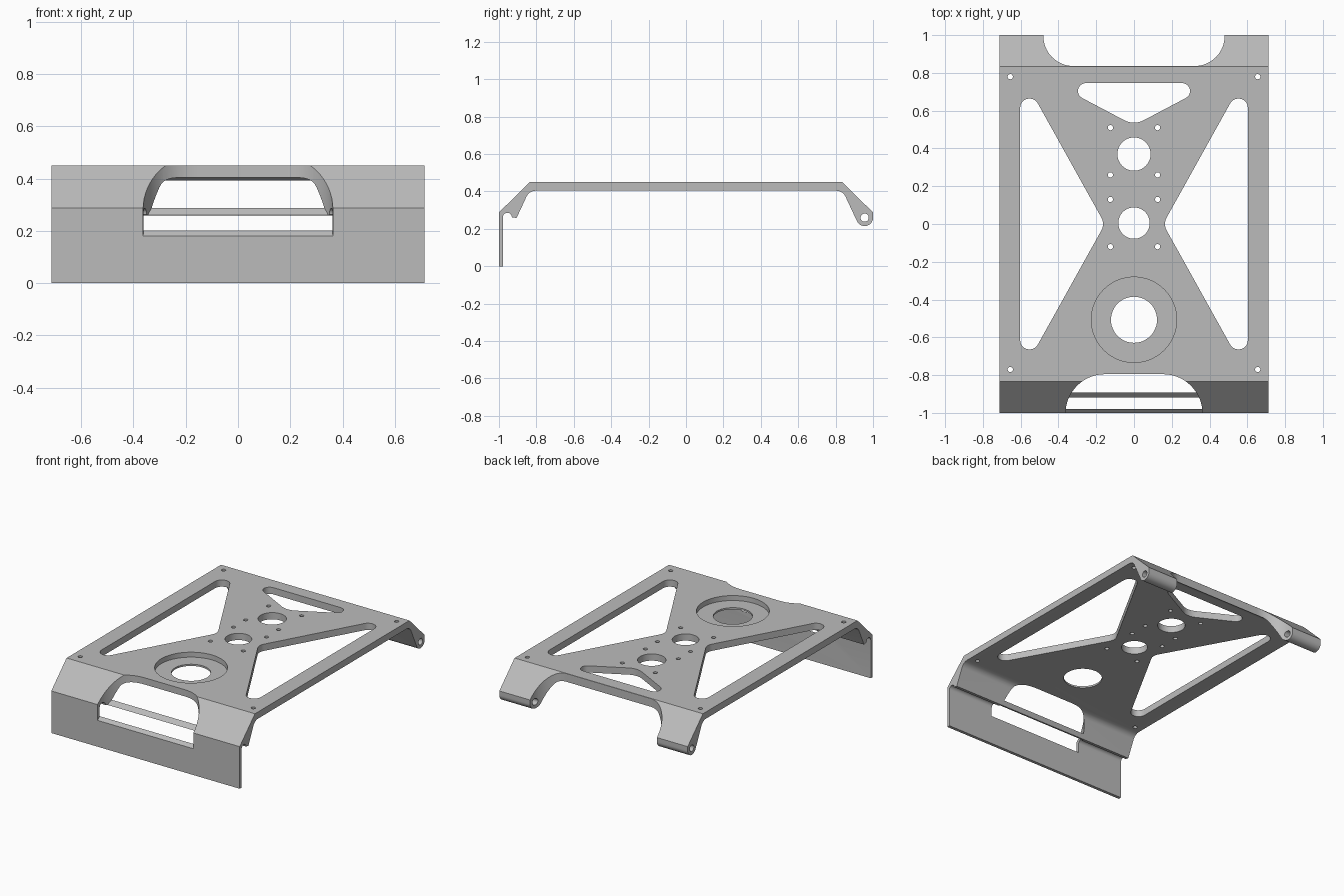
import bpy, bmesh, math
from mathutils import Vector

if "Cube" in bpy.data.objects:
    bpy.data.objects.remove(bpy.data.objects["Cube"])

grey = bpy.data.materials.new("plain grey")
grey.diffuse_color = (0.5, 0.5, 0.5, 1)
grey.use_nodes = True
grey.node_tree.nodes["Principled BSDF"].inputs["Base Color"].default_value = grey.diffuse_color


def arc(cx, cy, r, a0, a1, n):
    """Points on an arc, angles in degrees."""
    return [(cx + r * math.cos(math.radians(a0 + (a1 - a0) * i / n)),
             cy + r * math.sin(math.radians(a0 + (a1 - a0) * i / n))) for i in range(n + 1)]


def circle(cx, cy, r, n=48):
    return arc(cx, cy, r, 0, 360, n)[:-1]


def rounded(corners, n=10):
    """Convex polygon with corners (x, y, radius) filleted."""
    out = []
    for i, (x, y, r) in enumerate(corners):
        p = Vector((x, y))
        if r == 0:
            out.append((x, y))
            continue
        a = (Vector(corners[i - 1][:2]) - p).normalized()
        b = (Vector(corners[(i + 1) % len(corners)][:2]) - p).normalized()
        half = a.angle(b) / 2
        c = p + (a + b).normalized() * r / math.sin(half)
        start = p + a * r / math.tan(half) - c
        end = p + b * r / math.tan(half) - c
        a0 = math.atan2(start.y, start.x)
        turn = (math.atan2(end.y, end.x) - a0 + math.pi) % (2 * math.pi) - math.pi
        out += [(c.x + r * math.cos(a0 + turn * k / n),
                 c.y + r * math.sin(a0 + turn * k / n)) for k in range(n + 1)]
    return out


def prism(name, outlines, bottom, top):
    """Closed prisms from outlines, bottom and top map 2D points to 3D."""
    bm = bmesh.new()
    for pts in outlines:
        lo = [bm.verts.new(bottom(*p)) for p in pts]
        hi = [bm.verts.new(top(*p)) for p in pts]
        bm.faces.new(lo[::-1])
        bm.faces.new(hi)
        for i in range(len(pts)):
            j = (i + 1) % len(pts)
            bm.faces.new((lo[i], lo[j], hi[j], hi[i]))
    bmesh.ops.recalc_face_normals(bm, faces=bm.faces)
    me = bpy.data.meshes.new(name)
    bm.to_mesh(me)
    bm.free()
    ob = bpy.data.objects.new(name, me)
    bpy.context.collection.objects.link(ob)
    return ob


def upright(name, outlines, z0, z1, slope=0.0):
    return prism(name, outlines, lambda x, y: (x, y, z0 + slope * (y + 1)),
                 lambda x, y: (x, y, z1))


# Folded plate: side profile with front lip, hook groove and rear hinge barrel
W = 0.713
profile = [(-1, 0), (-1, 0.288), (-0.835, 0.45), (0.835, 0.45), (1, 0.288)]
profile += arc(0.955, 0.26, 0.045, 0, -155, 20)
profile += rounded([(0.914, 0.241, 0), (0.838, 0.404, 0.055), (0, 0.404, 0)])[1:-1]
profile += rounded([(0, 0.404, 0), (-0.838, 0.404, 0.055), (-0.906, 0.258, 0)])[1:]
profile += arc(-0.955, 0.262, 0.024, 0, 180, 14) + [(-0.979, 0)]
plate = prism("folded_plate", [profile], lambda y, z: (-W, y, z), lambda y, z: (W, y, z))
plate.data.materials.append(grey)

# Through openings: side windows, rear window, round holes, screw holes
openings = [rounded([(s * 0.603, -0.807, 0.05), (s * 0.603, 0.807, 0.05),
                     (s * 0.154, 0, 0.07)]) for s in (-1, 1)]
openings.append(rounded([(-0.424, 0.746, 0.042), (0.424, 0.746, 0.042), (0, 0.522, 0.11)]))
openings += [circle(0, 0.37, 0.088), circle(0, 0.005, 0.083), circle(0, -0.507, 0.122)]
for s in (-1, 1):
    openings += [circle(s * 0.655, y, 0.014, 20) for y in (0.78, -0.77)]
    openings += [circle(s * 0.125, y, 0.014, 20) for y in (0.51, 0.26, 0.13, -0.12)]

# Front and rear hand cut-outs
front = rounded([(-0.363, -1.1, 0), (0.363, -1.1, 0), (0.363, -0.795, 0.21),
                 (-0.363, -0.795, 0.21)], 16)
rear = rounded([(-0.48, 1.1, 0), (0.48, 1.1, 0), (0.48, 0.836, 0.16),
                (-0.48, 0.836, 0.16)], 16)

cutters = [
    upright("recess_cutter", [circle(0, -0.507, 0.226, 64)], 0.416, 0.6),
    upright("openings_cutter", openings, 0.3, 0.7),
    upright("front_cutter", [front], 0.18, 0.8, 1.0),
    upright("rear_cutter", [rear], 0.1, 0.8),
    prism("hinge_bore_cutter", [circle(0.955, 0.26, 0.022, 32)],
          lambda y, z: (-1, y, z), lambda y, z: (1, y, z)),
]
bpy.context.view_layer.objects.active = plate
plate.select_set(True)
for c in cutters:
    c.hide_render = True
    m = plate.modifiers.new(c.name, 'BOOLEAN')
    m.operation = 'DIFFERENCE'
    m.solver = 'EXACT'
    m.object = c
    bpy.ops.object.modifier_apply(modifier=m.name)
    bpy.data.objects.remove(c)

bpy.ops.object.shade_smooth_by_angle(angle=math.radians(30))
